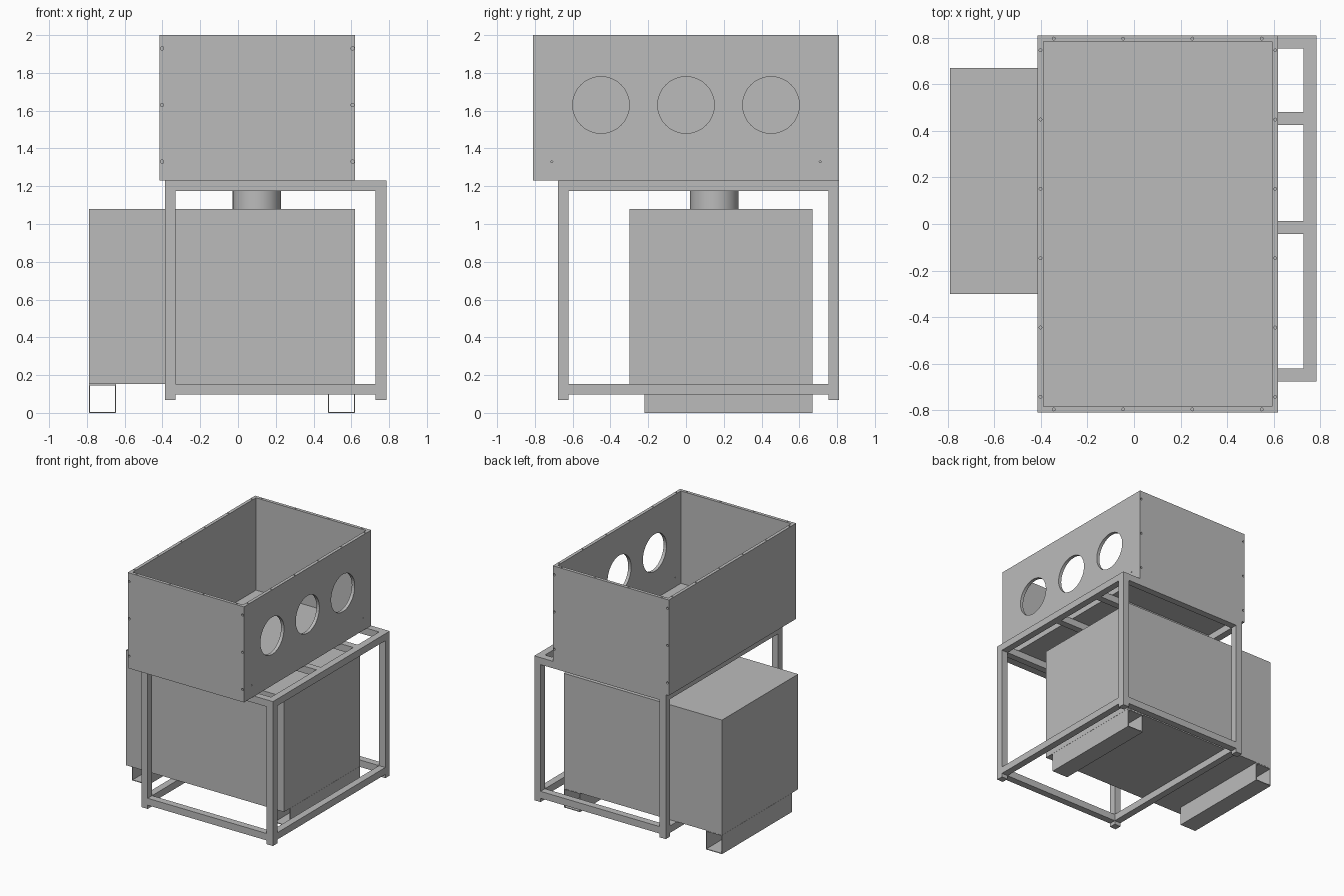
import bpy
import bmesh
from math import pi
from mathutils import Matrix, Vector

if "Cube" in bpy.data.objects:
    bpy.data.objects.remove(bpy.data.objects["Cube"], do_unlink=True)

metal = bpy.data.materials.new("grey metal")
metal.use_nodes = True
GREY = (0.5, 0.5, 0.5, 1)
metal.diffuse_color = GREY
metal.node_tree.nodes["Principled BSDF"].inputs["Base Color"].default_value = GREY


def add_box(bm, x, y, z):
    size = Vector((x[1] - x[0], y[1] - y[0], z[1] - z[0]))
    centre = Vector((sum(x), sum(y), sum(z))) / 2
    bmesh.ops.create_cube(bm, size=1, matrix=Matrix.LocRotScale(centre, None, size))


def add_rod(bm, centre, radius, depth, axis="Z", sides=48):
    turn = {"X": Matrix.Rotation(pi / 2, 4, "Y"), "Y": Matrix.Rotation(pi / 2, 4, "X"), "Z": Matrix()}[axis]
    bmesh.ops.create_cone(bm, cap_ends=True, segments=sides, radius1=radius, radius2=radius,
                          depth=depth, matrix=Matrix.Translation(centre) @ turn)


def finish(bm, name):
    mesh = bpy.data.meshes.new(name)
    bm.to_mesh(mesh)
    bm.free()
    mesh.materials.append(metal)
    obj = bpy.data.objects.new(name, mesh)
    bpy.context.collection.objects.link(obj)
    return obj


def box(name, x, y, z):
    bm = bmesh.new()
    add_box(bm, x, y, z)
    return finish(bm, name)


def rod(name, *args):
    bm = bmesh.new()
    add_rod(bm, *args)
    obj = finish(bm, name)
    bpy.ops.object.select_all(action="DESELECT")
    obj.select_set(True)
    bpy.context.view_layer.objects.active = obj
    bpy.ops.object.shade_smooth_by_angle()
    return obj


def cut(obj, cutter):
    cutter.hide_render = True
    cutter.hide_set(True)
    mod = obj.modifiers.new("cut", "BOOLEAN")
    mod.operation = "DIFFERENCE"
    mod.solver = "EXACT"
    mod.object = cutter


# Open upper housing: four walls with ports and screw holes
X0, X1, Y, WALL = -0.415, 0.62, 0.81, 0.026
BASE, TOP = 1.23, 2.0
housing = box("housing_walls", (X0, X1), (-Y, Y), (BASE, TOP))
cut(housing, box("housing_cavity_cutter", (X0 + WALL, X1 - WALL), (-Y + WALL, Y - WALL), (1, 2.2)))

bm = bmesh.new()
for y in (-0.45, 0, 0.45):
    add_rod(bm, (X1, y, 1.63), 0.15, 0.2, "X")
for y in (-0.71, 0.71):
    add_rod(bm, (X1, y, 1.33), 0.005, 0.2, "X", 12)
edges = (X0 + WALL / 2, X1 - WALL / 2)
for x in edges:
    for z in (1.33, 1.63, 1.93):
        for side in (-1, 1):
            add_rod(bm, (x, side * Y, z), 0.009, 0.03, "Y", 12)
    for i in range(6):
        add_rod(bm, (x, -0.743 + i * 0.298, TOP), 0.006, 0.06, "Z", 12)
for i in range(4):
    for side in (-1, 1):
        add_rod(bm, (-0.345 + i * 0.298, side * (Y - WALL / 2), TOP), 0.006, 0.06, "Z", 12)
cut(housing, finish(bm, "housing_hole_cutter"))

# Housing floor with the round plate and the duct beneath it
box("housing_floor", (X0 + WALL, X1 - WALL), (-Y + WALL, Y - WALL), (BASE, BASE + WALL))
rod("round_floor_plate", (0.105, 0.15, BASE + WALL), 0.445, 0.008, "Z", 64)
rod("duct", (0.1, 0.15, 1.155), 0.128, 0.15)

# Machine cabinet
box("cabinet", (-0.79, 0.62), (-0.3, 0.67), (0.153, 1.08))

# Hollow fork channels under the cabinet
for name, x in (("right", -0.79), ("left", 0.476)):
    channel = box(name + "_fork_channel", (x, x + 0.144), (-0.22, 0.67), (0, 0.152))
    cut(channel, box(name + "_channel_cutter", (x + 0.006, x + 0.138), (-0.4, 0.8), (0.006, 0.146)))

# Square tube frame: posts, perimeter rails and upper cross beams
T = 0.056
FX, FY = (-0.387, 0.785), (-0.677, 0.81)
post_x = [(FX[0], FX[0] + T), (FX[1] - T, FX[1])]
post_y = [(FY[0], FY[0] + T), (FY[1] - T, FY[1])]
inner_x, inner_y = (FX[0] + T, FX[1] - T), (FY[0] + T, FY[1] - T)
for x in post_x:
    for y in post_y:
        box("frame_post", x, y, (0.067, 1.23))
for z in ((0.097, 0.153), (1.174, 1.23)):
    for x in post_x:
        box("frame_side_rail", x, inner_y, z)
    for y in post_y:
        box("frame_cross_rail", inner_x, y, z)
for y in (-0.044, 0.426):
    box("upper_cross_beam", inner_x, (y, y + T), (1.174, 1.23))
